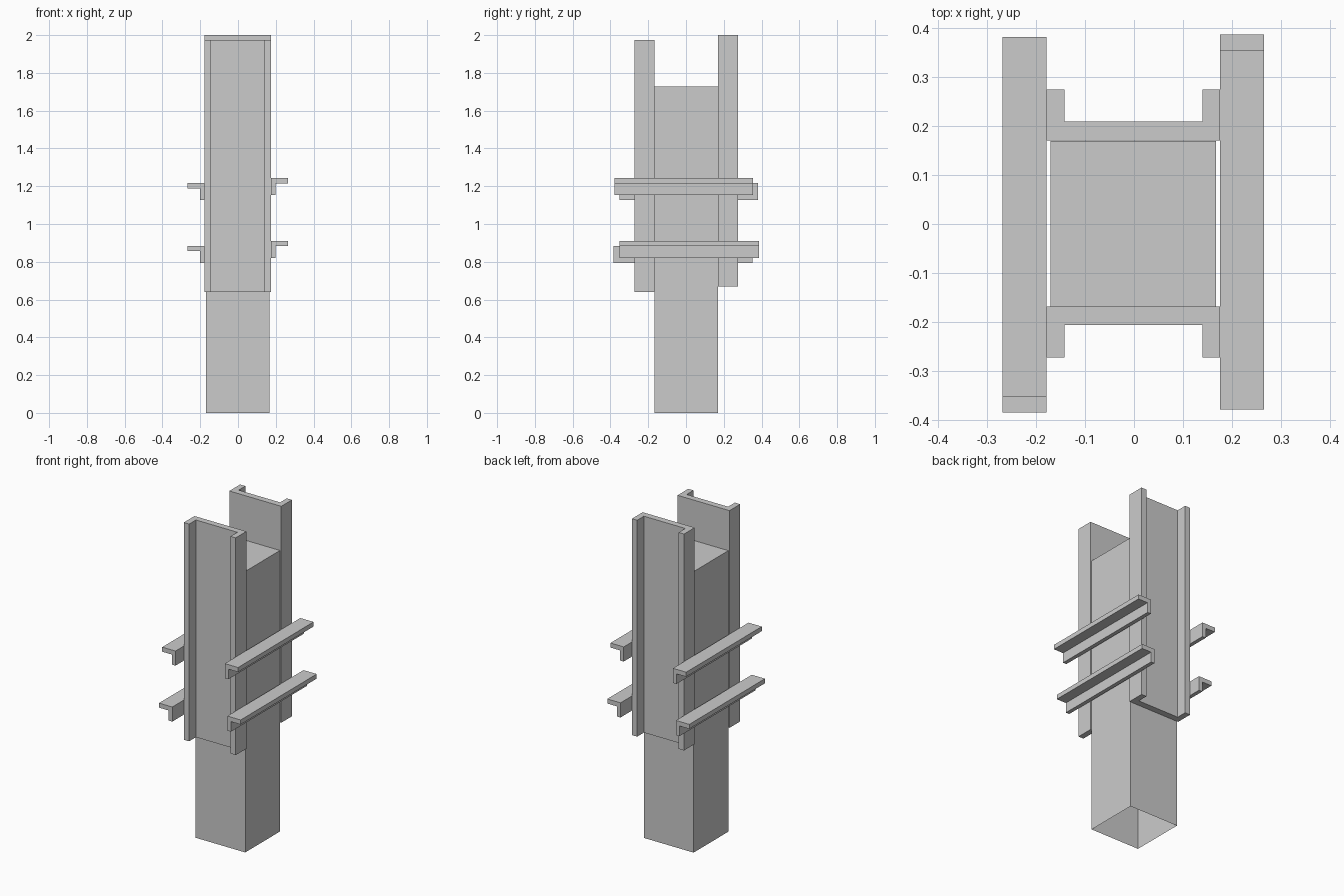
import bpy, bmesh

if "Cube" in bpy.data.objects:
    bpy.data.objects.remove(bpy.data.objects["Cube"])


def extrude_profile(name, profile, to3d, start, end, open_start=False):
    """Sweep a closed 2D profile between two positions along one axis."""
    bm = bmesh.new()
    a = [bm.verts.new(to3d(p, start)) for p in profile]
    b = [bm.verts.new(to3d(p, end)) for p in profile]
    n = len(profile)
    for i in range(n):
        j = (i + 1) % n
        bm.faces.new((a[i], a[j], b[j], b[i]))
    bm.faces.new(b)
    if not open_start:
        bm.faces.new(a[::-1])
    bmesh.ops.recalc_face_normals(bm, faces=bm.faces)
    mesh = bpy.data.meshes.new(name)
    bm.to_mesh(mesh)
    bm.free()
    obj = bpy.data.objects.new(name, mesh)
    bpy.context.collection.objects.link(obj)
    return obj


def along_z(p, t):
    return (p[0], p[1], t)


def along_y(p, t):
    return (p[0], t, p[1])


# Square post, closed on top and open underneath
extrude_profile("post", [(-0.17, -0.168), (0.167, -0.168), (0.167, 0.169), (-0.17, 0.169)],
                along_z, 0, 1.727, open_start=True)


# Upright channels with flanges pointing away from the post
def channel(name, side, inner, web, outer, z0, z1):
    pts = [(-0.178, inner), (0.175, inner), (0.175, outer), (0.14, outer),
           (0.14, web), (-0.142, web), (-0.142, outer), (-0.178, outer)]
    extrude_profile(name, [(x, side * y) for x, y in pts], along_z, z0, z1)


channel("front_channel", -1, 0.168, 0.206, 0.272, 0.64, 1.975)
channel("back_channel", 1, 0.17, 0.209, 0.274, 0.67, 2.0)


# L-shaped rails: a flat top with a leg against the channels
def angle_rail(name, side, x, top, y0, y1):
    pts = [(0, 0), (0.09, 0), (0.09, -0.028), (0.024, -0.028), (0.024, -0.09), (0, -0.09)]
    extrude_profile(name, [(side * (x + u), top + v) for u, v in pts], along_y, y0, y1)


angle_rail("right_upper_rail", 1, 0.175, 1.243, -0.378, 0.355)
angle_rail("right_lower_rail", 1, 0.175, 0.911, -0.353, 0.386)
angle_rail("left_upper_rail", -1, 0.178, 1.216, -0.353, 0.381)
angle_rail("left_lower_rail", -1, 0.178, 0.884, -0.384, 0.351)
